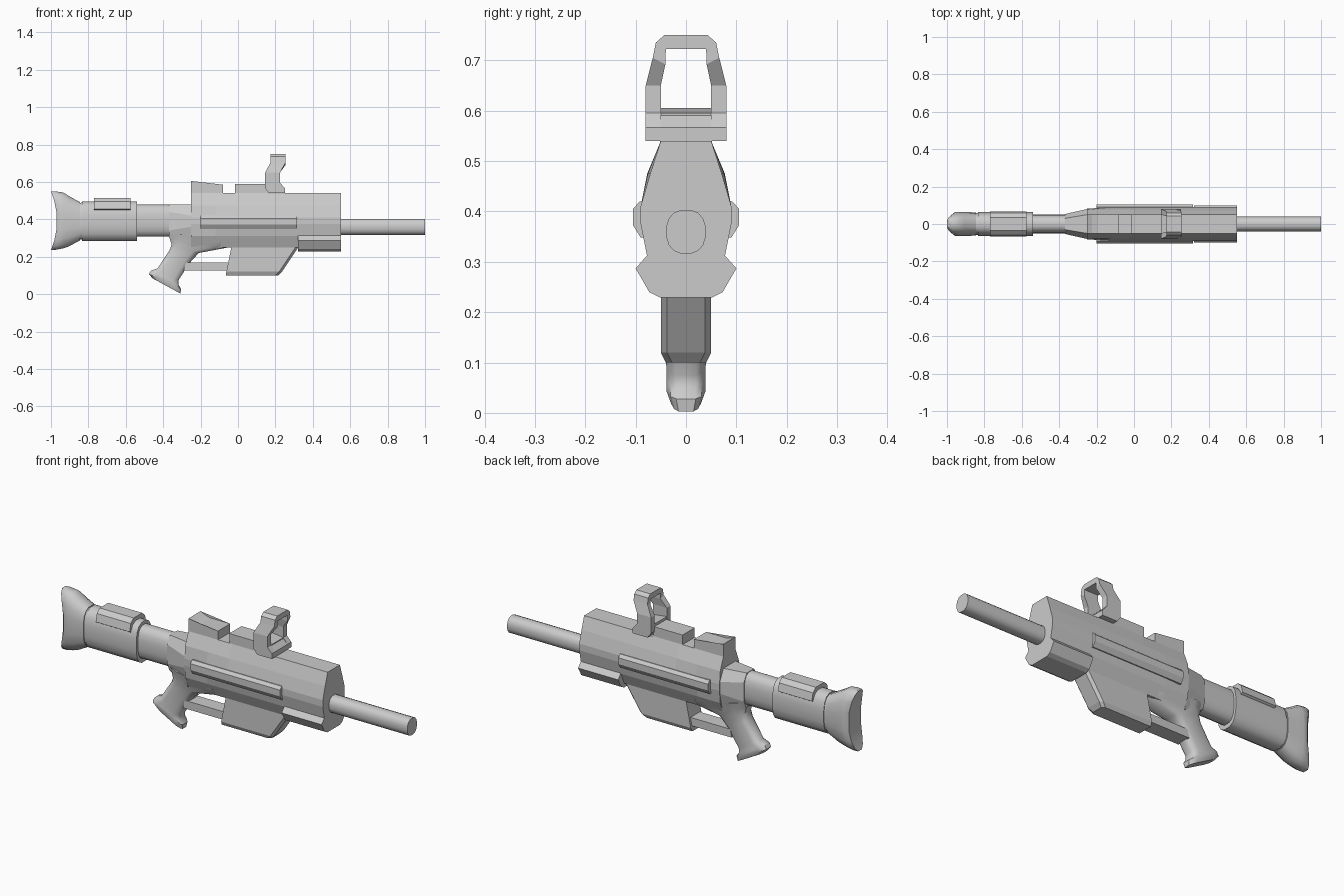
import bpy, bmesh, math


def skin(name, rings, smooth=None):
    """Join a row of equal, even-sized rings into a closed solid."""
    bm = bmesh.new()
    vs = [[bm.verts.new(p) for p in r] for r in rings]
    n = len(rings[0])
    for a, b in zip(vs, vs[1:]):
        for i in range(n):
            j = (i + 1) % n
            bm.faces.new((a[i], a[j], b[j], b[i]))
    for r in (vs[0], vs[-1]):
        for i in range(n // 2 - 1):
            bm.faces.new((r[i], r[i + 1], r[n - 2 - i], r[n - 1 - i]))
    bmesh.ops.recalc_face_normals(bm, faces=bm.faces)
    mesh = bpy.data.meshes.new(name)
    bm.to_mesh(mesh)
    bm.free()
    ob = bpy.data.objects.new(name, mesh)
    bpy.context.collection.objects.link(ob)
    if smooth:
        bpy.ops.object.select_all(action='DESELECT')
        ob.select_set(True)
        bpy.context.view_layer.objects.active = ob
        bpy.ops.object.shade_smooth_by_angle(angle=math.radians(smooth))
    return ob


def section(x, half):
    """Ring at x from right-half (y, z) points running top to bottom."""
    return [(x, y, z) for y, z in half] + [(x, -y, z) for y, z in reversed(half)]


def oval(x, w, z0, z1, power=0.75, dish=0.0, n=8):
    """Squarish oval ring; dish pushes the middle of the ring along x."""
    c, h, half = (z0 + z1) / 2, (z1 - z0) / 2, []
    k = 1 / math.sin(math.pi / 2 * (1 - 1 / n)) ** power
    for i in range(n):
        a = math.pi / 2 - math.pi * (i + 0.5) / n
        s = math.sin(a)
        half.append((w * k * math.cos(a) ** power,
                     c + h * k * math.copysign(abs(s) ** power, s)))
    return [(px + dish * (1 - ((pz - c) / h) ** 2), py, pz)
            for px, py, pz in section(x, half)]


def slab(name, profile, w):
    """Side profile (x, z) extruded across the width."""
    return skin(name, [[(x, y, z) for x, z in profile] for y in (-w, w)])


# Receiver, slightly fuller towards the rear
def body(x, wide, side=0.09):
    return section(x, [(0.05, 0.54), (wide, 0.475), (side, 0.41),
                       (side, 0.375), (0.077, 0.31), (0.05, 0.25)])


skin("receiver", [body(-0.25, 0.076, 0.082), body(-0.12, 0.077), body(0.0, 0.076), body(0.55, 0.071)])

# Flared lower shroud beneath the muzzle end
shroud = [(0.075, 0.315), (0.1, 0.287), (0.073, 0.24), (0.052, 0.229)]
skin("lower_shroud", [section(0.32, shroud), section(0.55, shroud)])

# Barrel
skin("barrel", [oval(x, 0.039, 0.316, 0.403, 0.85) for x in (0.5, 1.0)], 40)

# Neck between receiver and stock
skin("neck", [section(-0.37, [(0.03, 0.48), (0.053, 0.44), (0.053, 0.34), (0.035, 0.30)]),
              section(-0.25, [(0.05, 0.48), (0.08, 0.42), (0.08, 0.36), (0.055, 0.25)])])

# Stock tube, sleeve and dished butt
skin("stock_tube", [oval(x, 0.05, 0.307, 0.478) for x in (-0.56, -0.36)], 40)
skin("stock_sleeve", [oval(x, w, 0.39 - h, 0.39 + h) for x, w, h in
                      ((-0.86, 0.055, 0.097), (-0.835, 0.06, 0.099),
                       (-0.835, 0.063, 0.105), (-0.54, 0.063, 0.105))], 40)
skin("butt", [oval(-0.845, 0.062, 0.287, 0.492), oval(-0.905, 0.064, 0.255, 0.525),
              oval(-0.935, 0.065, 0.245, 0.544), oval(-0.975, 0.064, 0.237, 0.549, dish=0.02),
              oval(-1.0, 0.05, 0.236, 0.549, dish=0.032)], 40)

# Cheek pad wrapped over the sleeve
pad = [(0.035, 0.515), (0.058, 0.495), (0.068, 0.455), (0.055, 0.447)]
skin("cheek_pad", [section(-0.77, pad), section(-0.575, pad)])

# Grip: each station runs from a back point to a front point
grip = []
for bx, bz, fx, fz, w in ((-0.37, 0.33, -0.03, 0.27, 0.066),
                          (-0.366, 0.30, -0.05, 0.25, 0.058),
                          (-0.355, 0.265, -0.21, 0.22, 0.048),
                          (-0.366, 0.235, -0.26, 0.165, 0.042),
                          (-0.43, 0.138, -0.318, 0.075, 0.039),
                          (-0.465, 0.126, -0.318, 0.05, 0.039),
                          (-0.476, 0.108, -0.304, 0.028, 0.039),
                          (-0.458, 0.085, -0.308, 0.003, 0.03)):
    half = [(0, 0.5), (0.06, 0.8), (0.2, 1), (0.8, 1), (0.94, 0.8), (1, 0.5)]
    pts = [(bx + (fx - bx) * t, w * s, bz + (fz - bz) * t) for t, s in half]
    grip.append(pts + [(x, -y, z) for x, y, z in reversed(pts)])
skin("grip", grip, 35)

# Magazine housing and trigger guard
mag = []
for z, x0, x1, w in ((0.32, -0.022, 0.37, 0.055), (0.25, -0.036, 0.322, 0.05),
                     (0.12, -0.062, 0.235, 0.05), (0.10, -0.065, 0.215, 0.04)):
    mag.append([(x0, w, z), (x1 - 0.015, w, z), (x1, w - 0.012, z),
                (x1, 0.012 - w, z), (x1 - 0.015, -w, z), (x0, -w, z)])
skin("magazine_housing", mag)
slab("trigger_guard", [(-0.29, 0.126), (-0.28, 0.168), (-0.04, 0.168), (-0.04, 0.126)], 0.038)

# Raised blocks on the top
slab("rear_hump", [(-0.25, 0.47), (-0.25, 0.605), (-0.225, 0.593),
                   (-0.195, 0.585), (-0.08, 0.585), (-0.08, 0.47)], 0.05)
slab("top_block", [(-0.015, 0.53), (-0.015, 0.59), (0.16, 0.59), (0.16, 0.53)], 0.05)
slab("sight_base", [(0.155, 0.53), (0.145, 0.605), (0.225, 0.595),
                    (0.225, 0.59), (0.25, 0.567), (0.25, 0.53)], 0.052)

# Sight arch: outer and inner edge, swept up one side then mirrored
leg = []
for yo, zo, yi, zi, x0, x1 in ((0.08, 0.54, 0.05, 0.54, 0.165, 0.25),
                               (0.08, 0.567, 0.05, 0.567, 0.145, 0.25),
                               (0.08, 0.595, 0.05, 0.595, 0.145, 0.225),
                               (0.08, 0.65, 0.05, 0.65, 0.145, 0.225),
                               (0.066, 0.705, 0.041, 0.692, 0.175, 0.255),
                               (0.06, 0.735, 0.04, 0.722, 0.175, 0.255),
                               (0.043, 0.75, 0.035, 0.722, 0.175, 0.255)):
    leg.append([(x0, yo, zo), (x1, yo, zo), (x1, yi, zi), (x0, yi, zi)])
other = [[(x, -y, z) for x, y, z in r] for r in reversed(leg)]
skin("sight_arch", leg + other)

# Side rails
for side, label in ((1, "left"), (-1, "right")):
    rail = [(0.075, 0.42), (0.092, 0.42), (0.105, 0.405),
            (0.105, 0.372), (0.09, 0.348), (0.075, 0.348)]
    skin(label + "_rail", [[(x, side * y, z) for y, z in rail] for x in (-0.2, 0.315)])
